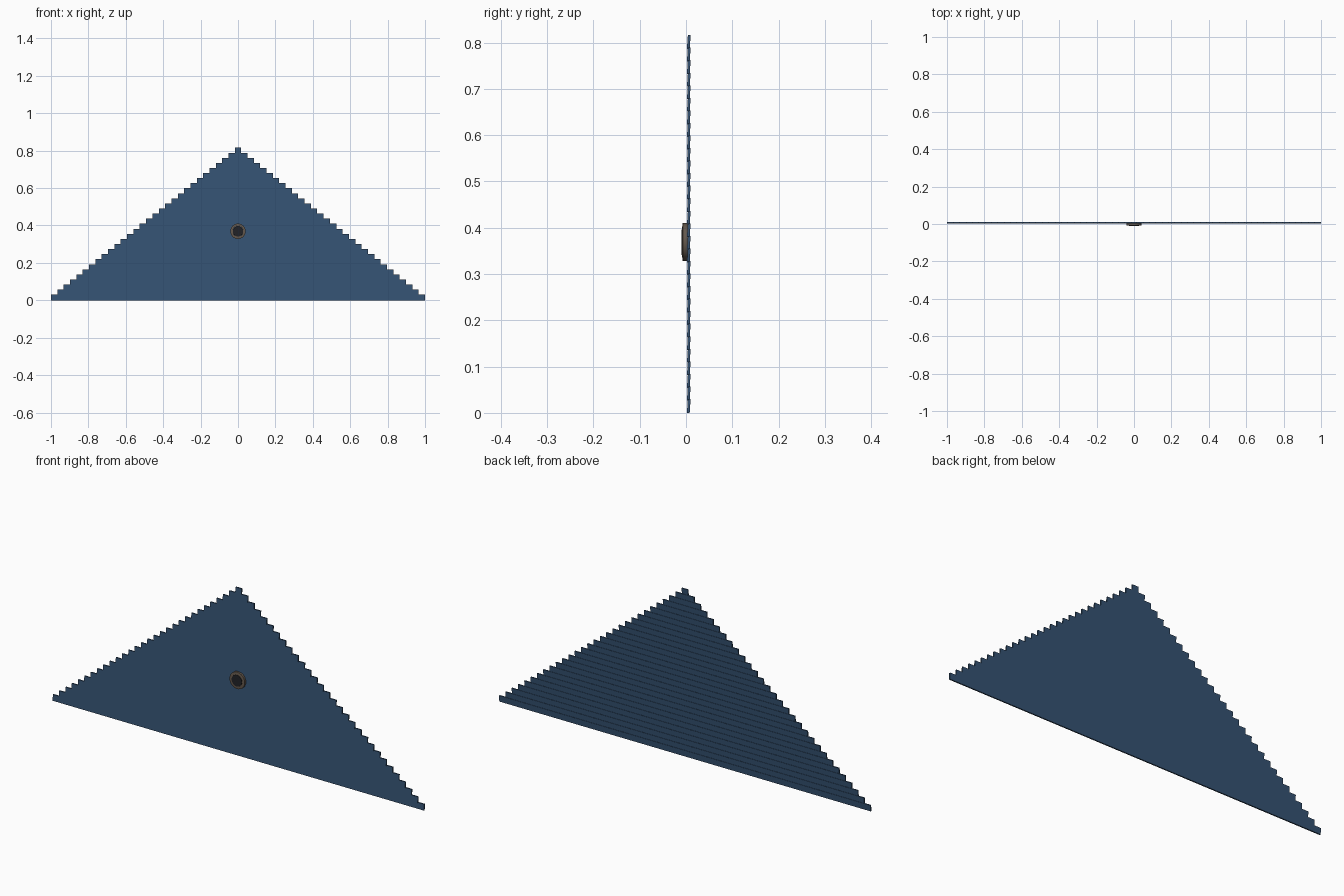
import bpy, bmesh, math

if "Cube" in bpy.data.objects:
    bpy.data.objects.remove(bpy.data.objects["Cube"])

def material(name, rgb):
    m = bpy.data.materials.new(name)
    m.diffuse_color = (*rgb, 1)
    m.use_nodes = True
    m.node_tree.nodes["Principled BSDF"].inputs["Base Color"].default_value = m.diffuse_color
    return m

def mesh_object(name, bm, mat):
    bmesh.ops.recalc_face_normals(bm, faces=bm.faces)
    me = bpy.data.meshes.new(name)
    bm.to_mesh(me)
    bm.free()
    me.materials.append(mat)
    ob = bpy.data.objects.new(name, me)
    bpy.context.collection.objects.link(ob)
    return ob

def lathe(name, profile, mat, z, steps=32):
    """Spin (radius, y) points about the y axis at height z."""
    bm = bmesh.new()
    vs = [bm.verts.new((r, y, z)) for r, y in profile]
    es = [bm.edges.new(p) for p in zip(vs, vs[1:])]
    bmesh.ops.spin(bm, geom=vs + es, cent=(0, 0, z), axis=(0, 1, 0),
                   angle=math.tau, steps=steps)
    bmesh.ops.remove_doubles(bm, verts=bm.verts, dist=1e-5)
    ob = mesh_object(name, bm, mat)
    bpy.context.view_layer.objects.active = ob
    ob.select_set(True)
    bpy.ops.object.shade_smooth_by_angle(angle=math.radians(35))
    ob.select_set(False)

blue = material("siding_blue", (0.035, 0.085, 0.17))
bronze = material("vent_bronze", (0.13, 0.10, 0.075))
dark = material("vent_dark", (0.015, 0.016, 0.02))

# Overlapping clapboards, each leaning back at its top, shrinking to the apex
COUNT, BOARD_H, TOTAL_H = 30, 0.03, 0.816
TOP_HALF, THICK, LEAN, Y0 = 0.0167, 0.006, 0.002, 0.002
pitch = (TOTAL_H - BOARD_H) / (COUNT - 1)
bm = bmesh.new()
for i in range(COUNT):
    half = 1 - (1 - TOP_HALF) * i / (COUNT - 1)
    z = i * pitch
    section = [(Y0, z), (Y0 + THICK, z),
               (Y0 + THICK + LEAN, z + BOARD_H), (Y0 + LEAN, z + BOARD_H)]
    a = [bm.verts.new((-half, y, h)) for y, h in section]
    b = [bm.verts.new((half, y, h)) for y, h in section]
    bm.faces.new(a)
    bm.faces.new(b[::-1])
    for k in range(4):
        n = (k + 1) % 4
        bm.faces.new((a[k], b[k], b[n], a[n]))
mesh_object("gable_siding", bm, blue)

# Round vent: stepped bronze ring with a dark centre
VENT_Z = 0.369
lathe("vent_ring", [(0.028, 0.004), (0.028, -0.0085), (0.031, -0.0085), (0.041, -0.007),
                    (0.041, 0.004), (0.028, 0.004)], bronze, VENT_Z)
lathe("vent_centre", [(0, 0.003), (0.0275, 0.003), (0.0275, -0.01), (0, -0.01)],
      dark, VENT_Z)
